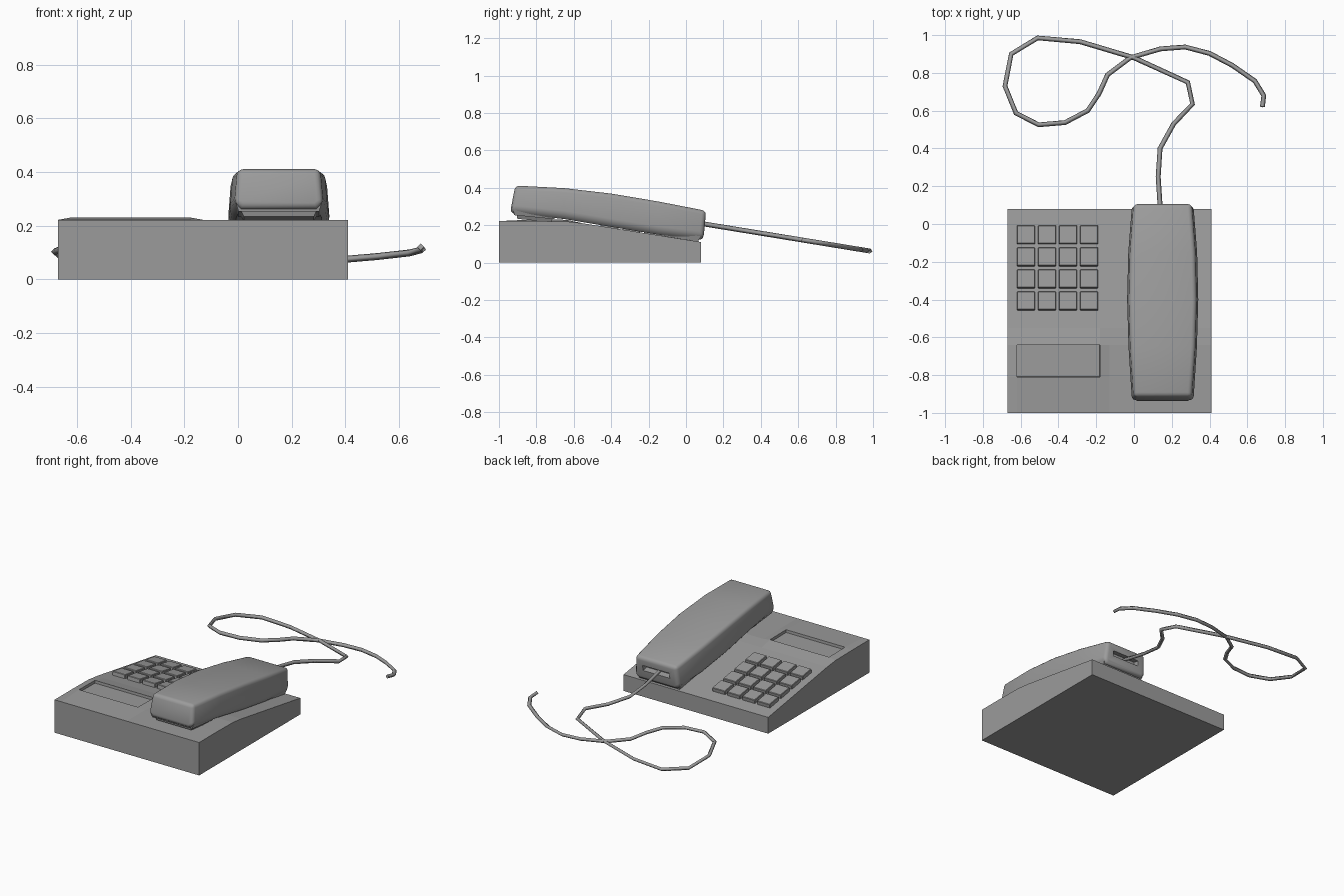
import bpy, bmesh, math
from mathutils import Matrix, Vector

old = bpy.data.objects.get("Cube")
if old:
    bpy.data.objects.remove(old)

grey = bpy.data.materials.new("plain_grey")
grey.use_nodes = True
grey.diffuse_color = (0.33, 0.33, 0.33, 1)
grey.node_tree.nodes["Principled BSDF"].inputs["Base Color"].default_value = (0.33, 0.33, 0.33, 1)


def finish(name, bm):
    bmesh.ops.recalc_face_normals(bm, faces=bm.faces)
    mesh = bpy.data.meshes.new(name)
    bm.to_mesh(mesh)
    bm.free()
    mesh.materials.append(grey)
    ob = bpy.data.objects.new(name, mesh)
    bpy.context.scene.collection.objects.link(ob)
    return ob


def box(name, size, loc, tilt=0.0, taper=1.0, bevel=0.0):
    """Box tilted about x; taper scales its underside."""
    bm = bmesh.new()
    bmesh.ops.create_cube(bm, size=1)
    for v in bm.verts:
        if v.co.z < 0:
            v.co.x *= taper
            v.co.y *= taper
        v.co *= Vector(size)
    if bevel:
        bmesh.ops.bevel(bm, geom=bm.edges[:], offset=bevel, segments=1, affect='EDGES')
    bm.transform(Matrix.Translation(loc) @ Matrix.Rotation(tilt, 4, 'X'))
    return finish(name, bm)


def activate(ob):
    bpy.ops.object.select_all(action='DESELECT')
    ob.select_set(True)
    bpy.context.view_layer.objects.active = ob


# Wedge base: a grid top with a slight rise around the display, and a solid body
xs = (-0.67, -0.62, -0.18, -0.13, 0.41)
profile = ((-1, 0.222), (-0.81, 0.222), (-0.64, 0.220), (-0.55, 0.210), (0.08, 0.11))
bm = bmesh.new()
rows = []
for j, (y, z) in enumerate(profile):
    rows.append([bm.verts.new((x, y, z + (0.009 if i in (1, 2) and j in (1, 2) else 0)))
                 for i, x in enumerate(xs)])
for j in range(4):
    for i in range(4):
        f = bm.faces.new((rows[j][i], rows[j][i + 1], rows[j + 1][i + 1], rows[j + 1][i]))
        if (i, j) == (1, 1):
            display = f
rim = [e for e in bm.edges if e.is_boundary]
ext = bmesh.ops.extrude_edge_only(bm, edges=rim)["geom"]
for v in ext:
    if isinstance(v, bmesh.types.BMVert):
        v.co.z = 0
bmesh.ops.contextual_create(bm, geom=[e for e in ext if isinstance(e, bmesh.types.BMEdge)
                                      and all(v.co.z == 0 for v in e.verts)])
bmesh.ops.recalc_face_normals(bm, faces=bm.faces)
# Recessed display window
bmesh.ops.inset_region(bm, faces=[display], thickness=0.002, depth=0)
bmesh.ops.translate(bm, verts=display.verts[:], vec=(0, 0, -0.018))
finish("base", bm)

# Keypad following the slope
slope = math.atan2(0.11 - 0.210, 0.63)
for r in range(4):
    for c in range(4):
        y = -0.058 - 0.117 * r
        z = 0.11 + (0.08 - y) * 0.159
        box("key_%d_%d" % (r + 1, c + 1), (0.095, 0.097, 0.04),
            (-0.572 + 0.1115 * c, y, z + 0.006), slope, bevel=0.003)

# Handset: lofted six-sided sections with rounded edges
sections = ((-0.925, 0.165, 0.412, 0.285), (-0.65, 0.183, 0.398, 0.255),
            (-0.4, 0.19, 0.369, 0.213), (-0.15, 0.184, 0.327, 0.172), (0.093, 0.165, 0.277, 0.143))
CX = 0.152
bm = bmesh.new()
rings = []
for j, (y, w, top, low) in enumerate(sections):
    lean = {0: 0.012, 4: 0.015}.get(j, 0)
    ring = [(-w, low), (-w + 0.012, top), (w - 0.012, top), (w, low),
            (w - 0.025, low - 0.022), (-w + 0.025, low - 0.022)]
    rings.append([bm.verts.new((CX + x, y + (lean if z == top else -lean if j == 0 else 0), z))
                  for x, z in ring])
for a, b in zip(rings, rings[1:]):
    for i in range(6):
        k = (i + 1) % 6
        bm.faces.new((a[i], a[k], b[k], b[i]))
bm.faces.new(rings[0])
bm.faces.new(rings[-1])
handset = finish("handset", bm)
rounding = handset.modifiers.new("rounding", 'BEVEL')
rounding.width = 0.022
rounding.segments = 3
rounding.angle_limit = math.radians(50)

# Cord slot cut in the rear end of the handset
cutter = box("slot_cutter", (0.2, 0.08, 0.035), (CX, 0.1, 0.205), -0.16)
cutter.hide_render = True
cut = handset.modifiers.new("slot", 'BOOLEAN')
cut.operation = 'DIFFERENCE'
cut.object = cutter
activate(handset)
for m in ("rounding", "slot"):
    bpy.ops.object.modifier_apply(modifier=m)
bpy.data.objects.remove(cutter)
bpy.ops.object.shade_smooth_by_angle(angle=math.radians(35))

# Earpiece and mouthpiece pads under the handset
for name, y, z, tilt, length in (("earpiece", -0.81, 0.258, -0.1, 0.23),
                                 ("mouthpiece", -0.03, 0.143, -0.16, 0.21)):
    box(name + "_collar", (0.32, length, 0.03), (CX, y, z), tilt, 0.94)
    box(name + "_pad", (0.29, length - 0.03, 0.03), (CX, y, z - 0.018), tilt, 0.9)

# Loose cord trailing behind, lying in a gently sloping plane
path = ((0.14, 0.07), (0.128, 0.25), (0.138, 0.4), (0.21, 0.53), (0.31, 0.635), (0.285, 0.75),
        (0, 0.88), (-0.285, 0.965), (-0.51, 0.985), (-0.65, 0.9), (-0.683, 0.73), (-0.625, 0.587),
        (-0.505, 0.525), (-0.365, 0.537), (-0.245, 0.6), (-0.185, 0.69), (-0.14, 0.79),
        (-0.02, 0.88), (0.14, 0.927), (0.27, 0.937), (0.4, 0.903), (0.52, 0.84), (0.64, 0.757),
        (0.687, 0.68), (0.68, 0.62))
curve = bpy.data.curves.new("cord", 'CURVE')
curve.dimensions = '3D'
curve.bevel_depth = 0.013
curve.bevel_resolution = 0
curve.use_fill_caps = True
spline = curve.splines.new('POLY')
spline.points.add(len(path) - 1)
for p, (x, y) in zip(spline.points, path):
    p.co = (x, y, 0.206 - 0.163 * (y - 0.1), 1)
curve.materials.append(grey)
cord = bpy.data.objects.new("cord", curve)
bpy.context.scene.collection.objects.link(cord)
